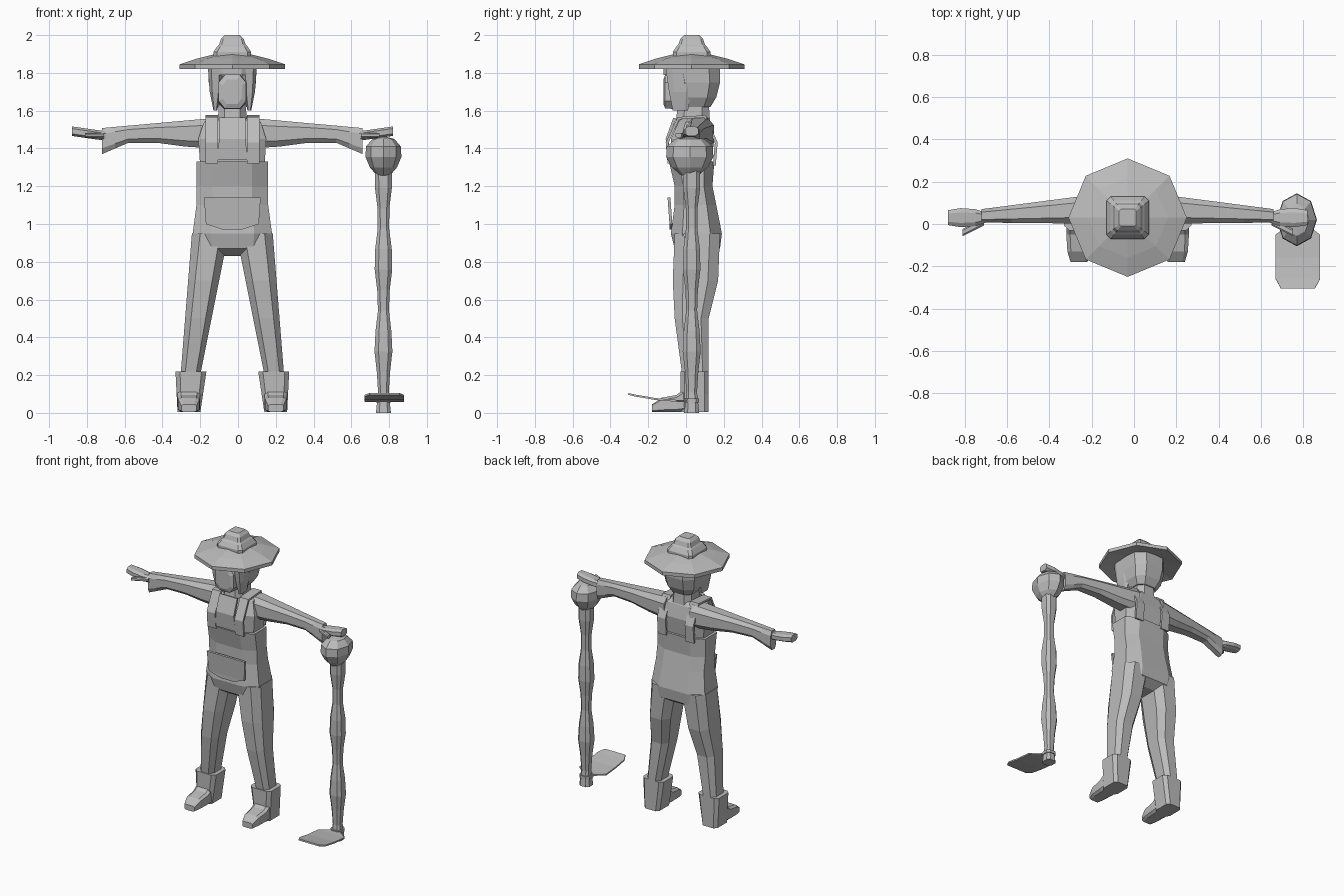
import bpy, bmesh, math

cube = bpy.data.objects.get("Cube")
if cube:
    bpy.data.objects.remove(cube)

BODY_X = -0.03  # body centre line
TOOL_X = 0.77   # tool centre line
MID_Y = 0.03    # depth of the shaft and the hat centre

clay = bpy.data.materials.new("plain grey")
clay.use_nodes = True
GREY = (0.5, 0.5, 0.5, 1)
clay.diffuse_color = GREY
clay.node_tree.nodes["Principled BSDF"].inputs["Base Color"].default_value = GREY


def finish(name, bm, centre=BODY_X, mirror=False, thickness=None):
    """Turn a bmesh into an object, optionally thickened and mirrored."""
    bmesh.ops.recalc_face_normals(bm, faces=bm.faces)
    mesh = bpy.data.meshes.new(name)
    bm.to_mesh(mesh)
    bm.free()
    mesh.materials.append(clay)
    part = bpy.data.objects.new(name, mesh)
    part.location.x = centre
    bpy.context.collection.objects.link(part)
    if thickness:
        solid = part.modifiers.new("thickness", "SOLIDIFY")
        solid.thickness = thickness
        solid.offset = 0
    if mirror:
        part.modifiers.new("other side", "MIRROR")
    return part


def chamfered_square(cut):
    """Corners of a unit square with its corners cut off."""
    c = 1 - cut
    return [(c, -1), (1, -c), (1, c), (c, 1), (-c, 1), (-1, c), (-1, -c), (-c, -1)]


def octagon():
    return [(math.cos(math.tau * i / 8), math.sin(math.tau * i / 8)) for i in range(8)]


def loft(name, sections, axis="z", shape=None, **options):
    """Skin sections of (station, centre u, radius u, centre v, radius v)."""
    bm = bmesh.new()
    place = {"z": lambda t, u, v: (u, v, t),
             "x": lambda t, u, v: (t, u, v),
             "y": lambda t, u, v: (u, t, v)}[axis]
    shape = shape or chamfered_square(0.45)
    loops = [[bm.verts.new(place(t, cu + a * ru, cv + b * rv)) for a, b in shape]
             for t, cu, ru, cv, rv in sections]
    for low, high in zip(loops, loops[1:]):
        for i in range(len(shape)):
            bm.faces.new((low[i - 1], low[i], high[i], high[i - 1]))
    bm.faces.new(loops[0])
    bm.faces.new(loops[-1])
    return finish(name, bm, **options)


def trunk(name, sections, **options):
    """Loft centred on the body from (height, half width, front, back)."""
    return loft(name, [(z, 0, width, (front + back) / 2, (back - front) / 2)
                       for z, width, front, back in sections], **options)


def turned(name, profile, **options):
    """Upright loft with equal width and depth from (height, radius)."""
    return loft(name, [(z, 0, r, MID_Y, r) for z, r in profile], **options)


def ribbon(name, path, thickness, x=0, **options):
    """Thin band through (half width, depth, height) cross lines."""
    bm = bmesh.new()
    rows = [[bm.verts.new((x + side * width, y, z)) for side in (-1, 1)]
            for width, y, z in path]
    for low, high in zip(rows, rows[1:]):
        bm.faces.new((low[0], low[1], high[1], high[0]))
    return finish(name, bm, thickness=thickness, **options)


# Overalls, flaring at the hips and at the top rim
trunk("overalls_body", [
    (0.83, 0.09, 0, 0.12), (0.87, 0.2, -0.06, 0.18), (0.95, 0.21, -0.08, 0.19),
    (1.1, 0.19, -0.06, 0.16), (1.2, 0.19, -0.06, 0.14), (1.33, 0.19, -0.09, 0.15)])

# Shirt with sloping shoulders, and the neck
trunk("shirt", [
    (1.3, 0.17, -0.07, 0.13), (1.45, 0.18, -0.08, 0.15),
    (1.54, 0.15, -0.04, 0.13), (1.57, 0.08, -0.01, 0.11)])
trunk("neck", [(1.5, 0.08, -0.06, 0.13), (1.65, 0.07, -0.04, 0.12)])

# Bib, pocket and shoulder straps
BAND = 0.015
ribbon("front_bib", [(0.08, -0.09, 1.34), (0.07, -0.1, 1.45), (0.07, -0.06, 1.56)], BAND)
ribbon("front_pocket", [(0.05, -0.08, 0.97), (0.14, -0.08, 1), (0.15, -0.09, 1.14)], BAND)
STRAP = 0.033
strap_path = [(-0.09, 1.32), (-0.1, 1.43), (-0.04, 1.56),
              (0.1, 1.57), (0.16, 1.43), (0.15, 1.31)]
ribbon("shoulder_straps", [(STRAP, y, z) for y, z in strap_path], BAND, x=0.11, mirror=True)

# Trouser legs lean outward and narrow toward the ankle
leg_depths = [(0.2, 0.05, 0.07), (0.35, 0.04, 0.08), (0.5, 0.03, 0.09),
              (0.7, 0.05, 0.12), (0.95, 0.06, 0.12)]
loft("trouser_legs", [(z, 0.25 - 0.14 * z, 0.04 + 0.06 * z, y, depth)
                      for z, y, depth in leg_depths], mirror=True)

# Boots: flared shaft and stubby toe
boot_shape = chamfered_square(0.3)
BOOT_X = 0.23
loft("boot_shafts", [(z, BOOT_X - z / 20, 0.06 + z / 10, 0.045, 0.075)
                     for z in (0.005, 0.1, 0.22)], shape=boot_shape, mirror=True)
loft("boot_toes", [(y, BOOT_X, width, top / 2, top / 2 - 0.005)
                   for y, width, top in ((-0.18, 0.04, 0.05), (-0.13, 0.055, 0.085),
                                         (-0.05, 0.06, 0.1), (0, 0.06, 0.14))],
     axis="y", shape=boot_shape, mirror=True)


def sleeve_section(x, bottom):
    """Sleeves thin out and sink gently toward the drooping cuff."""
    top = 1.57 - 0.09 * x
    return x, 0.08 - 0.06 * x, 0.08 - 0.07 * x, (top + bottom) / 2, (top - bottom) / 2


loft("sleeves", [sleeve_section(x, bottom) for x, bottom in (
    (0.1, 1.4), (0.25, 1.41), (0.4, 1.43), (0.55, 1.43), (0.62, 1.4), (0.69, 1.37))],
    axis="x", mirror=True)

# Flat hands and thumbs
loft("hands", [(x, MID_Y, width, 1.37 + x / 7, 0.025) for x, width in (
    (0.66, 0.02), (0.72, 0.04), (0.79, 0.045), (0.85, 0.035))], axis="x", mirror=True)
loft("thumbs", [(x, 0.35 - x / 2, 0.017, 1.47, 0.012) for x in (0.68, 0.78)],
     axis="x", mirror=True)

# Head: hair, face, fringe and side locks
trunk("hair", [(1.62, 0.08, -0.03, 0.13), (1.67, 0.11, -0.05, 0.16),
               (1.75, 0.125, -0.06, 0.18), (1.86, 0.13, -0.09, 0.18)])
loft("face", [(y, 0, r, 1.7, r + 0.015) for y, r in (
    (-0.12, 0.05), (-0.11, 0.073), (0, 0.08))], axis="y")
trunk("fringe", [(z, 0.09, -0.12, 0) for z in (1.79, 1.85)])
loft("hair_locks", [(z, 0.09, width, -0.03, depth) for z, width, depth in (
    (1.6, 0.01, 0.04), (1.7, 0.03, 0.06), (1.84, 0.04, 0.08))], mirror=True)

# Straw hat: eight-sided hollow brim and square stepped crown
BRIM = 0.28
turned("hat_brim", [(1.85, 0.1), (1.82, BRIM), (1.845, BRIM), (1.875, 0.19), (1.9, 0.09)],
       shape=octagon())
turned("hat_crown", [(1.87, 0.1), (1.91, 0.1), (1.94, 0.08), (1.95, 0.07), (1.98, 0.06), (2, 0.04)],
       shape=chamfered_square(0.2))

# Tool shaft with regular swellings
STEPS = 12
heights = [1.3 * i / STEPS for i in range(STEPS + 1)]
turned("tool_shaft", [(z, 0.038 + 0.01 * math.cos(math.tau * (z - 0.35) / 0.45))
                      for z in heights], centre=TOOL_X)
turned("tool_collar", [(z, 0.04) for z in (0.055, 0.075)], centre=TOOL_X)

# Knob on top of the shaft, broad above and tapering below
bm = bmesh.new()
bmesh.ops.create_uvsphere(bm, u_segments=8, v_segments=6, radius=1)
for vert in bm.verts:
    taper = 1 + vert.co.z / 4
    vert.co.x *= 0.095 * taper
    vert.co.y = 0.02 + vert.co.y * 0.125 * taper
    vert.co.z = 1.355 + vert.co.z * 0.11
finish("tool_knob", bm, centre=TOOL_X)

# Blade, curling up toward its front edge
ribbon("tool_blade", [(width, y, 0.063 + 0.4 * y * y) for width, y in (
    (0.03, 0.02), (0.05, -0.01), (0.105, -0.05), (0.105, -0.16), (0.105, -0.26), (0.08, -0.305))],
    0.01, centre=TOOL_X + 0.005)
